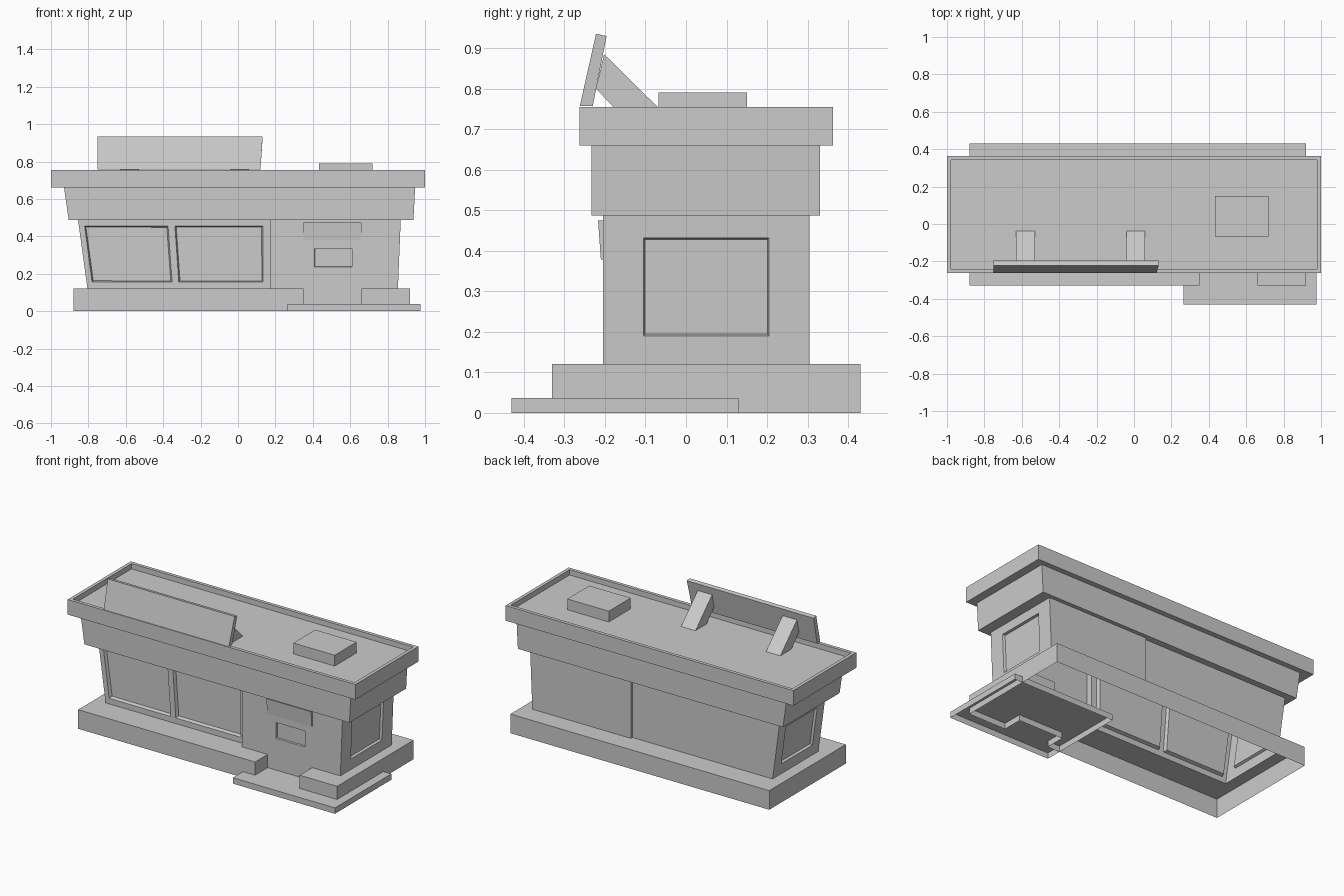
import bpy
import bmesh
from mathutils import Vector

old = bpy.data.objects.get("Cube")
if old:
    bpy.data.objects.remove(old, do_unlink=True)

GREY = (0.6, 0.6, 0.6, 1.0)
grey = bpy.data.materials.new("plain_grey")
grey.use_nodes = True
grey.diffuse_color = GREY
bsdf = next(n for n in grey.node_tree.nodes if n.type == 'BSDF_PRINCIPLED')
bsdf.inputs["Base Color"].default_value = GREY
bsdf.inputs["Roughness"].default_value = 0.8


def finish(name, bm):
    mesh = bpy.data.meshes.new(name)
    bm.to_mesh(mesh)
    bm.free()
    mesh.materials.append(grey)
    obj = bpy.data.objects.new(name, mesh)
    bpy.context.collection.objects.link(obj)
    return obj


def ring(x, y, z):
    """Four corners; z holds the height at the front and at the back."""
    return [(x[0], y[0], z[0]), (x[1], y[0], z[0]),
            (x[1], y[1], z[1]), (x[0], y[1], z[1])]


def block(name, low, high, bottom=True, rim=0, sink=0):
    """Box between two rings, with an optional sunken top or open bottom."""
    bm = bmesh.new()
    a = [bm.verts.new(p) for p in ring(*low)]
    b = [bm.verts.new(p) for p in ring(*high)]
    for i in range(4):
        j = (i + 1) % 4
        bm.faces.new((a[i], a[j], b[j], b[i]))
    top = bm.faces.new(b)
    if bottom:
        bm.faces.new(a[::-1])
    bm.normal_update()
    if rim:
        bmesh.ops.inset_individual(bm, faces=[top], thickness=rim, depth=0)
        bmesh.ops.inset_individual(bm, faces=[top], thickness=0.0005, depth=-sink)
    return finish(name, bm)


def wall(name, corners, us=(), vs=(), recessed=(), depth=0.015, slope=0.006):
    """Wall sheet on four corners, split at us and vs; listed cells sink in."""
    c = [Vector(p) for p in corners]
    us, vs = [0, *us, 1], [0, *vs, 1]
    bm = bmesh.new()
    grid = [[bm.verts.new(c[0].lerp(c[1], u).lerp(c[3].lerp(c[2], u), v))
             for u in us] for v in vs]
    panes = []
    for j in range(len(vs) - 1):
        for i in range(len(us) - 1):
            f = bm.faces.new((grid[j][i], grid[j][i + 1],
                              grid[j + 1][i + 1], grid[j + 1][i]))
            if (i, j) in recessed:
                panes.append(f)
    bm.normal_update()
    if panes:
        bmesh.ops.inset_individual(bm, faces=panes, thickness=slope, depth=-depth)
    return finish(name, bm)


def span(x0, y0, x1, y1, low, high, x0_top=None, x1_top=None):
    """Corners of an upright wall, left to right as seen from outside."""
    xa = x0 if x0_top is None else x0_top
    xb = x1 if x1_top is None else x1_top
    return [(x0, y0, low), (x1, y1, low), (xb, y1, high), (xa, y0, high)]


# Main levels and wall lines
BASE, EAVE, ROOF, FLOOR = 0.12, 0.487, 0.755, 0.722
WEST, WEST_TOP, EAST, EAST_TOP = -0.805, -0.855, 0.855, 0.87
JOG, DOOR_L, DOOR_R = 0.17, 0.35, 0.66
FRONT, FRONT_IN, BACK_IN, BACK = -0.205, -0.165, 0.29, 0.305

# Plinth: ledge around the walls, notched at the door, open below
xs = [-0.88, WEST, JOG, DOOR_L, DOOR_R, EAST, 0.92]
ys = [-0.33, FRONT, FRONT_IN, BACK_IN, BACK, 0.43]
bm = bmesh.new()
pts = [[bm.verts.new((x, y, BASE)) for x in xs] for y in ys]
for j in range(len(ys) - 1):
    for i in range(len(xs) - 1):
        cx, cy = (xs[i] + xs[i + 1]) / 2, (ys[j] + ys[j + 1]) / 2
        in_right = JOG < cx < EAST and FRONT < cy < BACK
        in_left = WEST < cx < JOG and FRONT_IN < cy < BACK_IN
        in_notch = DOOR_L < cx < DOOR_R and cy < FRONT
        if not (in_right or in_left or in_notch):
            bm.faces.new((pts[j][i], pts[j][i + 1], pts[j + 1][i + 1], pts[j + 1][i]))
outer = []
for e in bm.edges:
    m = (e.verts[0].co + e.verts[1].co) / 2
    inside = WEST - 0.01 < m.x < EAST + 0.01 and FRONT - 0.01 < m.y < BACK + 0.01
    if e.is_boundary and not inside:
        outer.append(e)
skirt = bmesh.ops.extrude_edge_only(bm, edges=outer)["geom"]
for v in skirt:
    if isinstance(v, bmesh.types.BMVert):
        v.co.z = 0
loose = [v for v in bm.verts if not v.link_faces]
bmesh.ops.delete(bm, geom=loose, context='VERTS')
bmesh.ops.recalc_face_normals(bm, faces=bm.faces)
finish("plinth", bm)

# Door step
step_x, step_y = (0.265, 0.975), (-0.43, 0.13)
block("door_step", (step_x, step_y, (0, 0)), (step_x, step_y, (0.037, 0.037)),
      bottom=False)

# Front walls, with the wide window and the door
wall("front_window_wall",
     span(WEST, FRONT_IN, JOG, FRONT_IN, BASE, EAVE, x0_top=WEST_TOP),
     (0.03, 0.467, 0.503, 0.964), (0.096, 0.915), {(1, 1), (3, 1)}, 0.02, 0.01)
wall("door_pier", span(JOG, FRONT, DOOR_L, FRONT, BASE, EAVE))
wall("door", span(DOOR_L, FRONT, DOOR_R, FRONT, 0, EAVE),
     (0.19, 0.84), (0.485, 0.69), {(1, 1)}, 0.01, 0.003)
wall("corner_pier", span(DOOR_R, FRONT, EAST, FRONT, BASE, EAVE, x1_top=EAST_TOP))
block("door_lintel", ((DOOR_L, DOOR_R), (-0.21, FRONT), (0.378, 0.378)),
      ((DOOR_L, DOOR_R), (-0.217, FRONT), (0.475, 0.475)))

# Side walls with one window each
wall("left_side_wall",
     span(EAST, FRONT, EAST, BACK, BASE, EAVE, EAST_TOP, EAST_TOP),
     (0.196, 0.804), (0.19, 0.85), {(1, 1)})
wall("right_side_wall",
     span(WEST, BACK_IN, WEST, FRONT_IN, BASE, EAVE, WEST_TOP, WEST_TOP),
     (0.16, 0.84), (0.19, 0.85), {(1, 1)})

# Back walls and the small returns where the two volumes meet
wall("back_wall_left", span(EAST, BACK, JOG, BACK, BASE, EAVE, x0_top=EAST_TOP))
wall("back_wall_right", span(JOG, BACK_IN, WEST, BACK_IN, BASE, EAVE, x1_top=WEST_TOP))
wall("front_return", span(JOG, FRONT_IN, JOG, FRONT, BASE, EAVE))
wall("back_return", span(JOG, BACK, JOG, BACK_IN, BASE, EAVE))

# Fascia and roof with parapet
block("fascia", ((-0.905, 0.938), (-0.233, 0.33), (EAVE, EAVE)),
      ((-0.93, 0.947), (-0.233, 0.33), (0.66, 0.66)))
roof_x, roof_y = (-1, 1), (-0.263, 0.363)
block("roof", (roof_x, roof_y, (0.66, 0.66)), (roof_x, roof_y, (ROOF, ROOF)),
      rim=0.03, sink=ROOF - FLOOR)

# Rooftop unit
unit_x, unit_y = (0.432, 0.72), (-0.068, 0.15)
block("rooftop_unit", (unit_x, unit_y, (FLOOR - 0.005, FLOOR - 0.005)),
      (unit_x, unit_y, (0.79, 0.79)))

# Tilted sign board with two slanted struts
block("sign_board", ((-0.75, 0.12), (-0.262, -0.23), (0.757, 0.757)),
      ((-0.75, 0.132), (-0.222, -0.196), (0.935, 0.93)))
for side, x in (("right", -0.58), ("left", 0.01)):
    strut_x = (x - 0.05, x + 0.05)
    block(f"sign_strut_{side}", (strut_x, (-0.148, -0.037), (FLOOR, FLOOR)),
          (strut_x, (-0.222, -0.202), (0.80, 0.885)))
